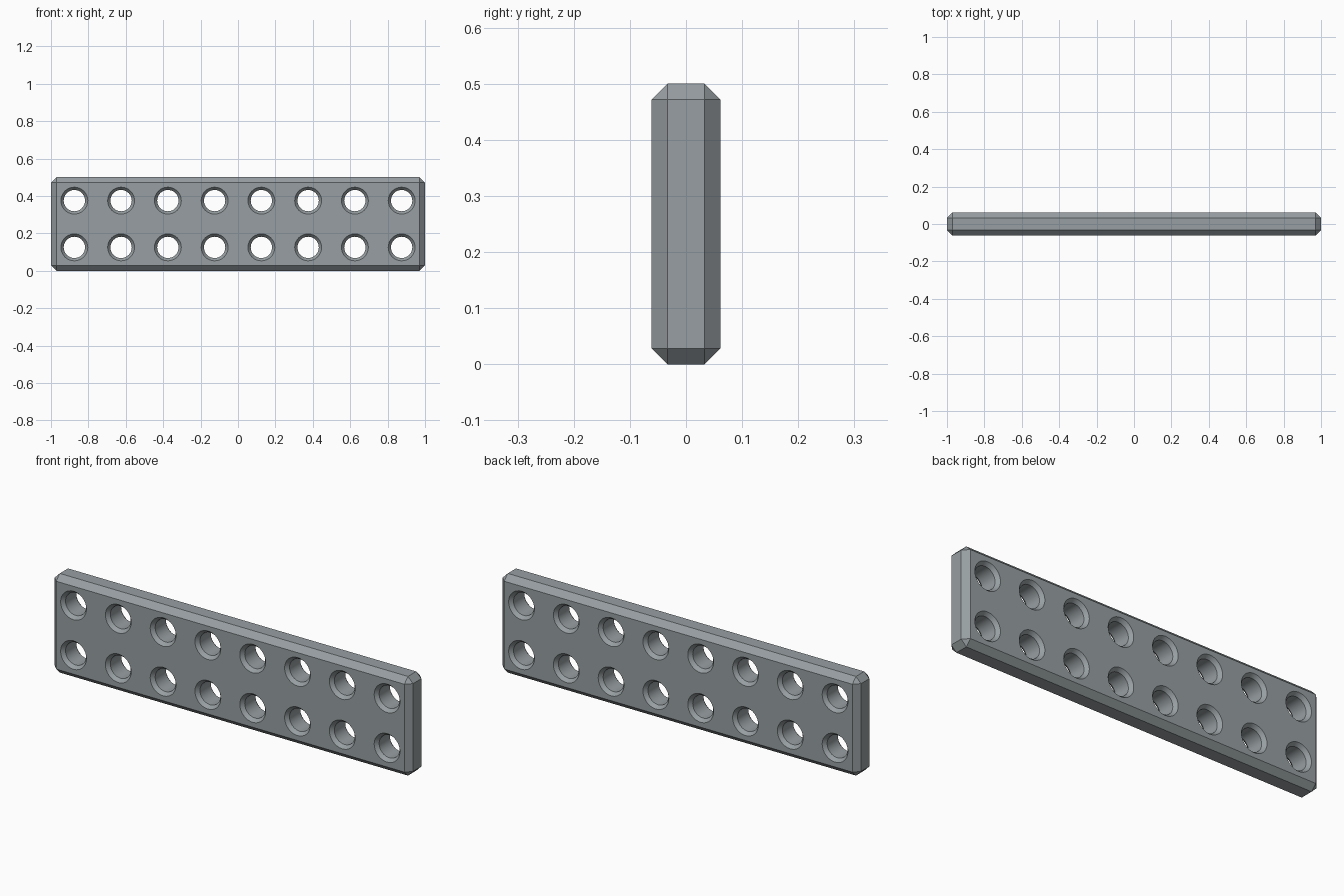
import bpy, bmesh
from math import cos, sin, tau, radians

if "Cube" in bpy.data.objects:
    bpy.data.objects.remove(bpy.data.objects["Cube"])

HALF_T = 0.0615      # half thickness of the plate
BEVEL = 0.0285       # edge chamfer
R_IN, R_OUT = 0.057, 0.072   # bore and countersink radii
SINK = 0.018         # countersink depth
SEG = 32


def add_object(name, bm):
    bmesh.ops.recalc_face_normals(bm, faces=bm.faces[:])
    mesh = bpy.data.meshes.new(name)
    bm.to_mesh(mesh)
    bm.free()
    mesh.materials.append(grey)
    obj = bpy.data.objects.new(name, mesh)
    bpy.context.collection.objects.link(obj)
    return obj


def add_bore(bm, x, z):
    # turned profile along y: wide at both faces, narrow in the middle
    slope = (R_OUT - R_IN) / SINK
    over = 0.02
    inner = HALF_T - SINK
    profile = [(-HALF_T - over, R_OUT + over * slope), (-inner, R_IN),
               (inner, R_IN), (HALF_T + over, R_OUT + over * slope)]
    rings = [[bm.verts.new((x + r * cos(tau * i / SEG), y, z + r * sin(tau * i / SEG)))
              for i in range(SEG)] for y, r in profile]
    for a, b in zip(rings, rings[1:]):
        for i in range(SEG):
            j = (i + 1) % SEG
            bm.faces.new((a[i], a[j], b[j], b[i]))
    bm.faces.new(rings[0])
    bm.faces.new(rings[-1])


# dark bluish grey
grey = bpy.data.materials.new("dark_grey")
grey.diffuse_color = (0.31, 0.345, 0.36, 1)
grey.use_nodes = True
grey.node_tree.nodes["Principled BSDF"].inputs["Base Color"].default_value = grey.diffuse_color

# chamfered plate
bm = bmesh.new()
bmesh.ops.create_cube(bm, size=1)
for v in bm.verts:
    v.co = (v.co.x * 2, v.co.y * 2 * HALF_T, v.co.z * 0.5 + 0.25)
bmesh.ops.bevel(bm, geom=bm.edges[:], offset=BEVEL, segments=1, affect='EDGES')
plate = add_object("perforated_plate", bm)

# two rows of eight countersunk holes
bm = bmesh.new()
for col in range(8):
    for row in range(2):
        add_bore(bm, -0.875 + 0.25 * col, 0.125 + 0.25 * row)
cutter = add_object("hole_cutter", bm)
cutter.hide_render = True

# cut the holes and discard the cutter
mod = plate.modifiers.new("holes", 'BOOLEAN')
mod.operation = 'DIFFERENCE'
mod.solver = 'EXACT'
mod.object = cutter
bpy.context.view_layer.objects.active = plate
plate.select_set(True)
cutter.select_set(False)
bpy.ops.object.modifier_apply(modifier=mod.name)
bpy.data.objects.remove(cutter)

# smooth bores, crisp chamfers
bpy.ops.object.shade_smooth_by_angle(angle=radians(25))
